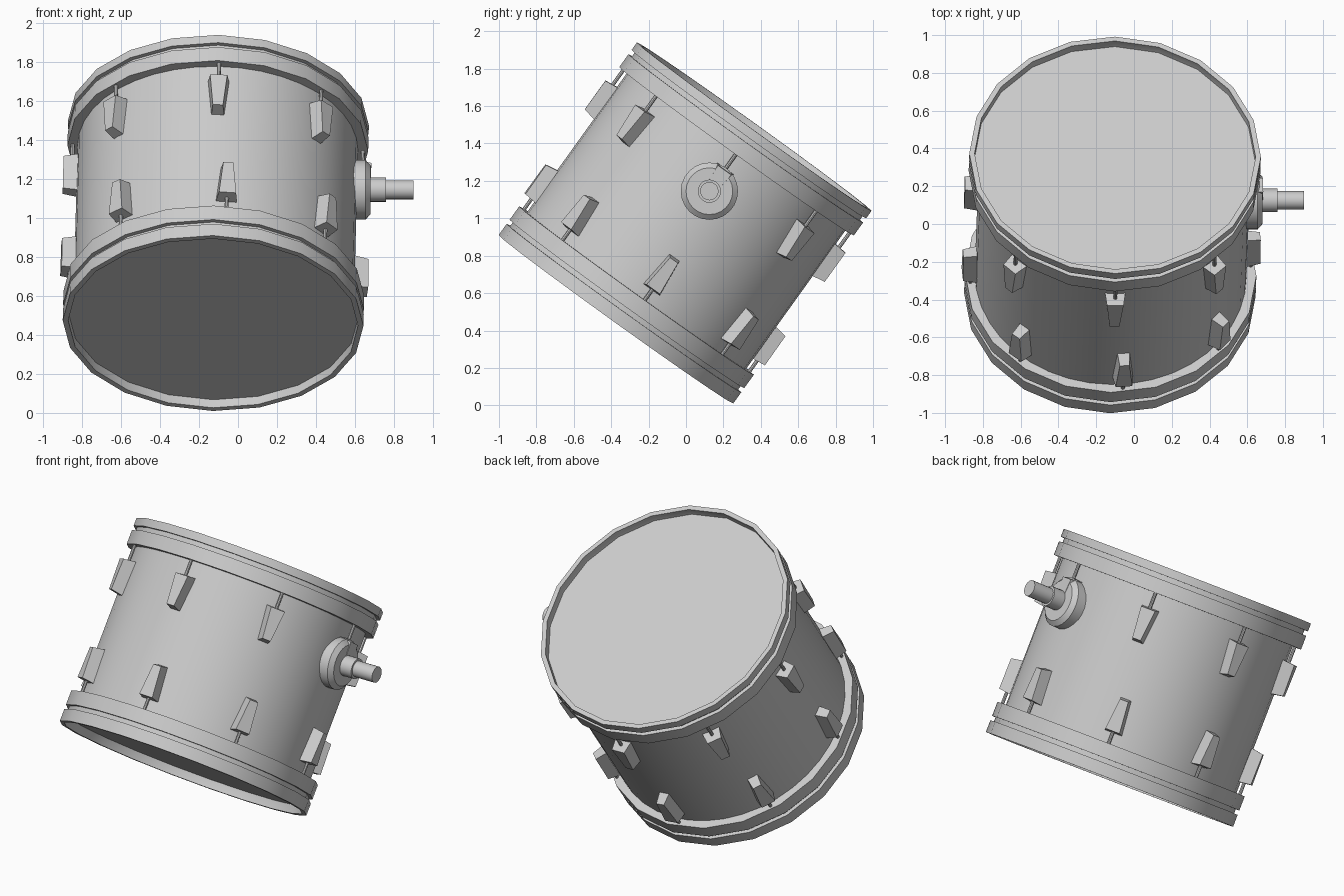
import bpy, bmesh, math
from mathutils import Matrix, Vector

cube = bpy.data.objects.get("Cube")
if cube:
    bpy.data.objects.remove(cube, do_unlink=True)

grey = bpy.data.materials.new("light_grey")
grey.use_nodes = True
COLOR = (0.6, 0.6, 0.6, 1)
grey.diffuse_color = COLOR
grey.node_tree.nodes["Principled BSDF"].inputs["Base Color"].default_value = COLOR

# Drum frame: local z runs along the leaning drum axis
axis = Vector((0.022, 0.583, 0.812)).normalized()
back = axis.cross(Vector((1, 0, 0))).normalized()
side = back.cross(axis)
DRUM = Matrix((side, back, axis)).transposed().to_4x4()
DRUM.translation = (-0.114, -0.005, 0.975)


def finish(name, bm, matrix, smooth=True):
    bmesh.ops.recalc_face_normals(bm, faces=bm.faces)
    mesh = bpy.data.meshes.new(name)
    bm.to_mesh(mesh)
    bm.free()
    mesh.materials.append(grey)
    obj = bpy.data.objects.new(name, mesh)
    bpy.context.collection.objects.link(obj)
    obj.matrix_world = matrix
    if smooth:
        bpy.ops.object.select_all(action="DESELECT")
        obj.select_set(True)
        bpy.context.view_layer.objects.active = obj
        bpy.ops.object.shade_smooth_by_angle(angle=math.radians(30))
    return obj


def lathe(name, profile, sides, matrix, closed=False):
    """Revolve (radius, height) points; open profiles get end caps."""
    bm = bmesh.new()
    rings = []
    for r, h in profile:
        rings.append([bm.verts.new((r * math.cos(math.tau * i / sides),
                                    r * math.sin(math.tau * i / sides), h))
                      for i in range(sides)])
    pairs = list(zip(rings, rings[1:]))
    if closed:
        pairs.append((rings[-1], rings[0]))
    else:
        bm.faces.new(rings[0])
        bm.faces.new(rings[-1])
    for a, b in pairs:
        for i in range(sides):
            j = (i + 1) % sides
            bm.faces.new((a[i], a[j], b[j], b[i]))
    return finish(name, bm, matrix)


# Shell
lathe("shell", [(0.72, -0.5), (0.72, 0.5)], 40, DRUM)

# Hoops with a groove above the wide band, and recessed heads
HOOPS = {
    "top": (1, 0.634, 0.585, 0.557, 0.472),
    "bottom": (-1, 0.634, 0.56, 0.533, 0.445),
}
for end, (s, rim, lip, band_out, band_in) in HOOPS.items():
    outer, inner, groove = 0.772, 0.744, 0.75
    profile = [(inner, lip - 0.02), (inner, rim), (outer, rim), (outer, lip),
               (groove, lip), (groove, band_out), (outer, band_out),
               (outer, band_in), (0.7, band_in)]
    lathe(end + "_hoop", [(r, s * h) for r, h in profile], 20, DRUM, closed=True)
    lathe(end + "_head", [(0.746, s * 0.56), (0.746, s * 0.583)], 20, DRUM)


def lug(name, angle, s):
    """Tapered block with its wide end towards the hoop, plus a tension rod."""
    turn = DRUM @ Matrix.Rotation(angle, 4, "Z")
    bm = bmesh.new()
    rows = []
    # half widths at the wide and narrow ends, base then outer face
    for r, wide, narrow, h_out, h_in in ((0.70, 0.056, 0.034, 0.38, 0.165),
                                         (0.79, 0.044, 0.026, 0.37, 0.18)):
        rows.append([bm.verts.new((x, -r, s * h)) for x, h in
                     ((-wide, h_out), (wide, h_out), (narrow, h_in), (-narrow, h_in))])
    base, face = rows
    bm.faces.new(base)
    bm.faces.new(face)
    for i in range(4):
        j = (i + 1) % 4
        bm.faces.new((base[i], base[j], face[j], face[i]))
    finish(name, bm, turn, smooth=False)
    lathe(name + "_rod", [(0.01, s * 0.36), (0.01, s * 0.49)], 8,
          turn @ Matrix.Translation((0, -0.745, 0)))


# Two rows of eight lugs, the lower row turned slightly
for row, s, offset in (("upper", 1, 0.5), ("lower", -1, 5)):
    for k in range(8):
        lug(f"{row}_lug_{k + 1}", math.radians(offset + 45 * k), s)

# Side mount: round flange, collar and rod pointing out to the left
MOUNT = Matrix.Translation((0, 0.125, 1.145)) @ Matrix.Rotation(math.pi / 2, 4, "Y")
lathe("mount_flange", [(0.153, 0.56), (0.153, 0.655), (0.125, 0.68), (0.08, 0.68)], 24, MOUNT)
lathe("mount_collar", [(0.062, 0.62), (0.062, 0.76)], 20, MOUNT)
lathe("mount_rod", [(0.049, 0.7), (0.049, 0.9)], 20, MOUNT)
